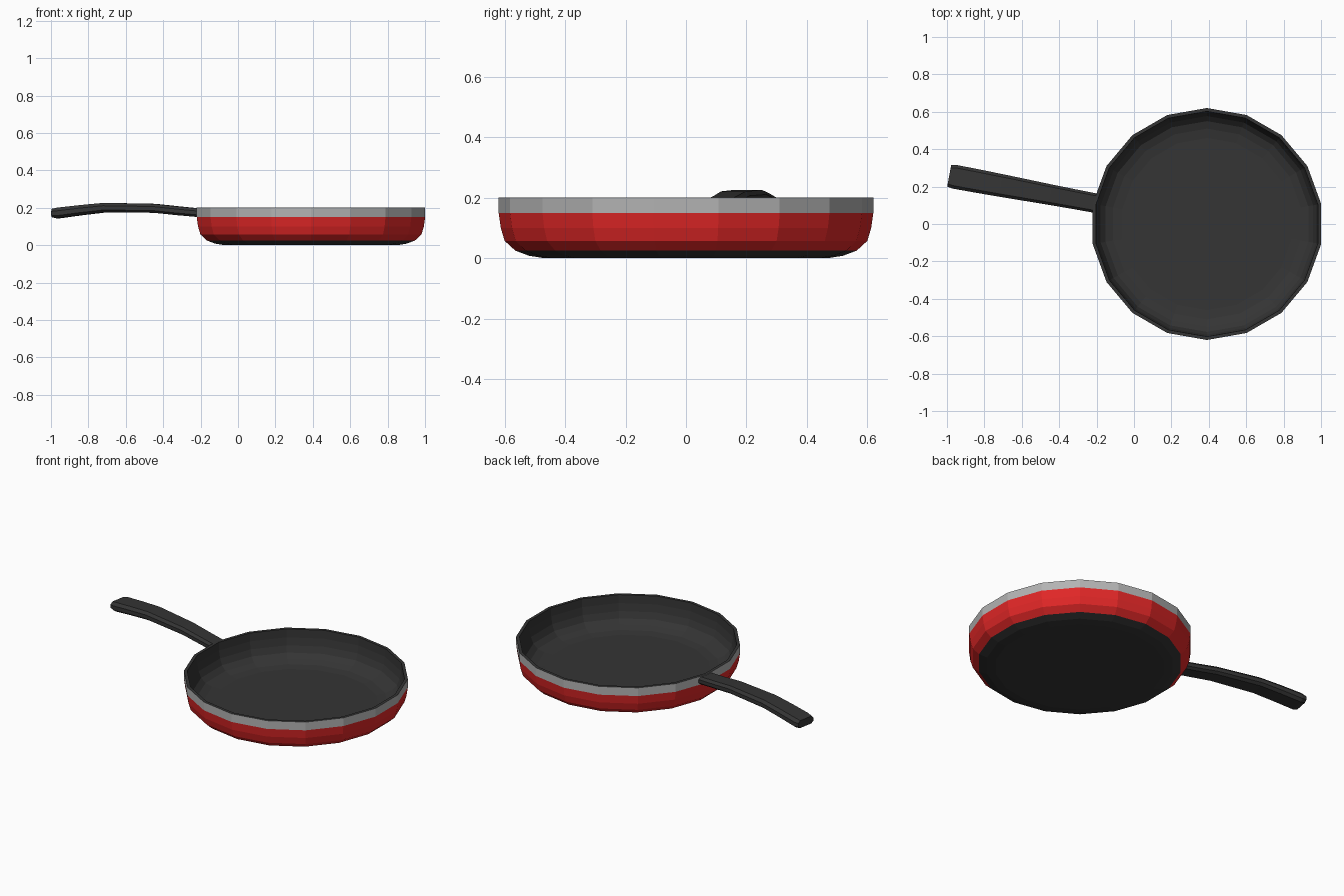
import bpy, bmesh, math

if "Cube" in bpy.data.objects:
    bpy.data.objects.remove(bpy.data.objects["Cube"])

SIDES = 18
CENTRE_X = 0.39


def material(name, rgb):
    m = bpy.data.materials.new(name)
    m.diffuse_color = (*rgb, 1)
    m.use_nodes = True
    m.node_tree.nodes["Principled BSDF"].inputs["Base Color"].default_value = m.diffuse_color
    return m


black = material("black_coating", (0.035, 0.035, 0.035))
red = material("red_enamel", (0.75, 0.02, 0.02))
silver = material("silver_rim", (0.45, 0.45, 0.45))


def finish(name, bm, mat):
    me = bpy.data.meshes.new(name)
    bm.to_mesh(me)
    bm.free()
    me.materials.append(mat)
    ob = bpy.data.objects.new(name, me)
    bpy.context.collection.objects.link(ob)
    return ob


def lathe(name, profile, mat, cap=None):
    """Turn (radius, z) points around the pan axis; cap fills 'first' or 'last' ring."""
    bm = bmesh.new()
    rings = []
    for r, z in profile:
        angles = [math.radians(10) + 2 * math.pi * i / SIDES for i in range(SIDES)]
        rings.append([bm.verts.new((CENTRE_X + r * math.cos(a), r * math.sin(a), z))
                      for a in angles])
    for a, b in zip(rings, rings[1:]):
        for i in range(SIDES):
            j = (i + 1) % SIDES
            bm.faces.new((a[i], a[j], b[j], b[i]))
    if cap == "first":
        bm.faces.new(rings[0][::-1])
    elif cap == "last":
        bm.faces.new(rings[-1])
    return finish(name, bm, mat)


# pan shell, from the base up over the rim and down inside
lathe("base", [(0.47, 0.0), (0.52, 0.008), (0.565, 0.025)], black, "first")
lathe("outer_wall", [(0.565, 0.025), (0.60, 0.057), (0.613, 0.10), (0.62, 0.15)], red)
lathe("rim_band", [(0.62, 0.15), (0.62, 0.20)], silver)
lathe("inside", [(0.62, 0.20), (0.602, 0.20), (0.60, 0.15), (0.592, 0.105),
                 (0.577, 0.068), (0.55, 0.042), (0.51, 0.028), (0.46, 0.022)],
      black, "last")

# handle stations: distance from pan axis, half width, bottom z, top z
stations = [(0.605, 0.052, 0.150, 0.196), (0.72, 0.053, 0.160, 0.207),
            (0.85, 0.055, 0.173, 0.221), (1.12, 0.061, 0.175, 0.226),
            (1.25, 0.063, 0.160, 0.214), (1.375, 0.064, 0.143, 0.200),
            (1.402, 0.058, 0.149, 0.194)]
section = [(-0.72, 0), (0.72, 0), (1, 0.25), (1, 0.7), (0.75, 1),
           (-0.75, 1), (-1, 0.7), (-1, 0.25)]
angle = math.radians(169.4)
ca, sa = math.cos(angle), math.sin(angle)
bm = bmesh.new()
loops = []
for d, w, lo, hi in stations:
    loops.append([bm.verts.new((CENTRE_X + d * ca - u * w * sa, d * sa + u * w * ca,
                                lo + v * (hi - lo))) for u, v in section])
for a, b in zip(loops, loops[1:]):
    for i in range(8):
        j = (i + 1) % 8
        bm.faces.new((a[i], a[j], b[j], b[i]))
bm.faces.new(loops[0][::-1])
bm.faces.new(loops[-1])
bmesh.ops.recalc_face_normals(bm, faces=bm.faces[:])
finish("handle", bm, black)
